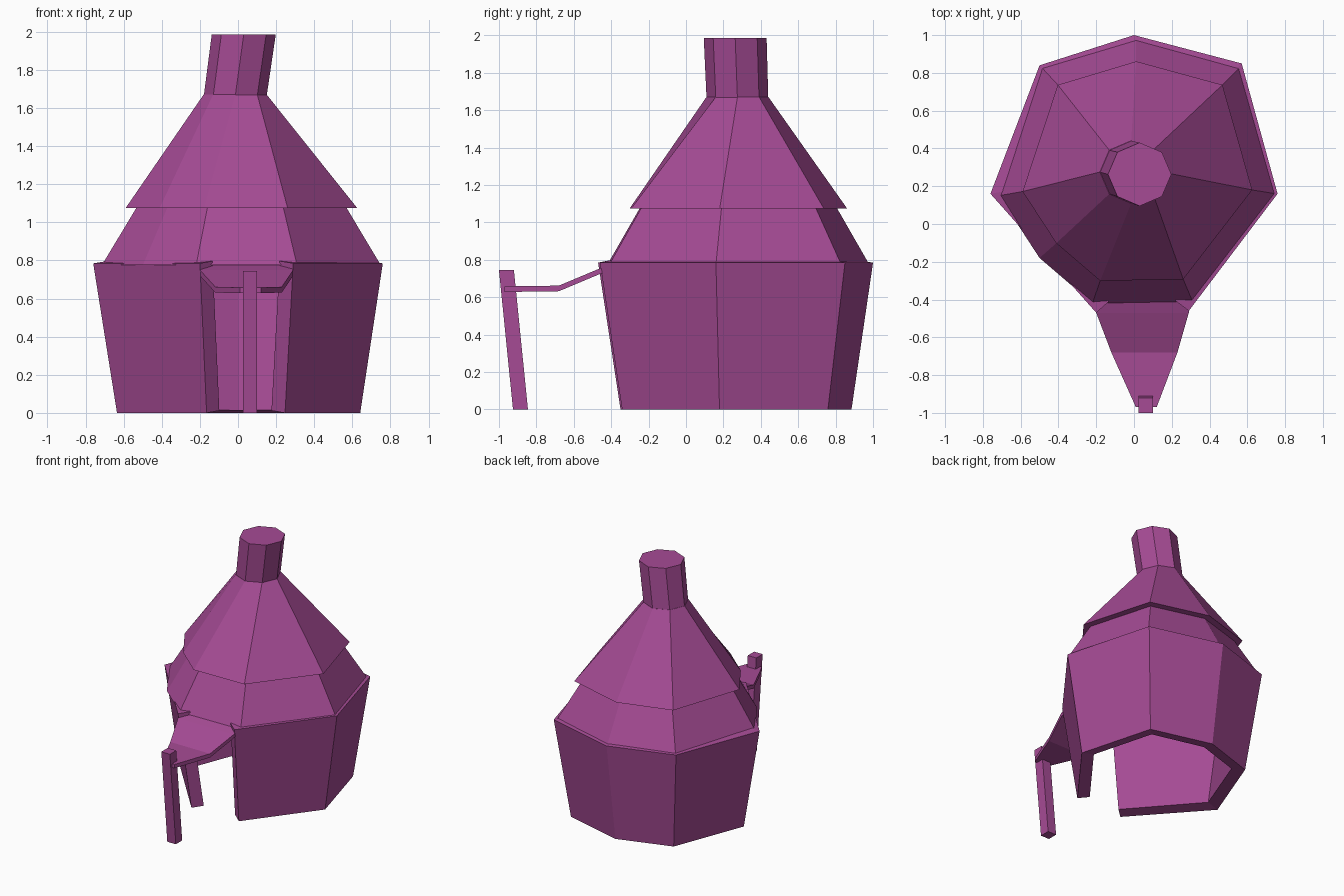
import bpy, bmesh
from mathutils import Vector

if "Cube" in bpy.data.objects:
    bpy.data.objects.remove(bpy.data.objects["Cube"])

mat = bpy.data.materials.new("plum")
mat.diffuse_color = (0.38, 0.07, 0.30, 1)
mat.use_nodes = True
mat.node_tree.nodes["Principled BSDF"].inputs["Base Color"].default_value = mat.diffuse_color


def make(name, verts, faces):
    me = bpy.data.meshes.new(name)
    me.from_pydata(verts, [], faces)
    ob = bpy.data.objects.new(name, me)
    bpy.context.collection.objects.link(ob)
    me.materials.append(mat)
    return ob


def ring(points, z):
    return [(x, y, z) for x, y in points]


def scaled(points, k, c=(0.02, 0.28)):
    return [(c[0] + (x - c[0]) * k, c[1] + (y - c[1]) * k) for x, y in points]


def loft(name, rings):
    """Capped skin through matching closed rings, outward facing."""
    n = len(rings[0])
    faces = [(r * n + i, r * n + (i + 1) % n, (r + 1) * n + (i + 1) % n, (r + 1) * n + i)
             for r in range(len(rings) - 1) for i in range(n)]
    last = (len(rings) - 1) * n
    faces += [tuple(reversed(range(n))), tuple(range(last, last + n))]
    ob = make(name, [v for r in rings for v in r], faces)
    bm = bmesh.new()
    bm.from_mesh(ob.data)
    bmesh.ops.recalc_face_normals(bm, faces=bm.faces)
    bm.to_mesh(ob.data)
    bm.free()
    return ob


# Walls: hollow seven-sided shell with the front side left open
wall = [(0.29, -0.46), (0.76, 0.16), (0.57, 0.85), (0.0, 1.0),
        (-0.5, 0.84), (-0.76, 0.16), (-0.2, -0.47)]
n = len(wall)
walls = make("walls", ring(scaled(wall, 0.84), 0) + ring(wall, 0.785),
             [(i, i + 1, n + i + 1, n + i) for i in range(n - 1)])
solid = walls.modifiers.new("thickness", 'SOLIDIFY')
solid.thickness = 0.09
solid.offset = -1
solid.use_even_offset = True

# Two-tier roof tapering to the chimney
eave = [(-0.22, -0.42), (0.31, -0.41), (0.75, 0.16), (0.56, 0.83),
        (0.01, 0.98), (-0.49, 0.83), (-0.715, 0.15), (-0.5, -0.18)]
octagon = [(0, -1), (0.7, -0.7), (1, 0), (0.7, 0.7),
           (0, 1), (-0.7, 0.7), (-1, 0), (-0.7, -0.7)]


def oct_ring(cx, cy, r, z):
    return [(cx + x * r, cy + y * r, z) for x, y in octagon]


loft("lower_roof", [ring(eave, 0.775), ring(scaled(eave, 0.75), 1.08)])
loft("upper_roof", [ring(scaled(eave, 0.83), 1.075), oct_ring(-0.015, 0.275, 0.166, 1.67)])

# Chimney, leaning slightly to the right
loft("chimney", [oct_ring(-0.015, 0.275, 0.165, 1.66), oct_ring(0.03, 0.263, 0.168, 1.985)])

# Awning over the doorway: y, top z, left x, right x
sections = [(-0.40, 0.775, -0.20, 0.29), (-0.47, 0.75, -0.20, 0.29),
            (-0.68, 0.662, -0.12, 0.23), (-0.97, 0.658, 0.01, 0.12)]
loft("awning", [[(a, y, z), (b, y, z), (b, y, z - 0.03), (a, y, z - 0.03)]
                for y, z, a, b in sections])


# Leaning post that holds the awning
def square(y, z):
    return [(0.025, y, z), (0.1, y, z), (0.1, y + 0.08, z), (0.025, y + 0.08, z)]


loft("awning_post", [square(-0.925, 0), square(-1.0, 0.745)])
